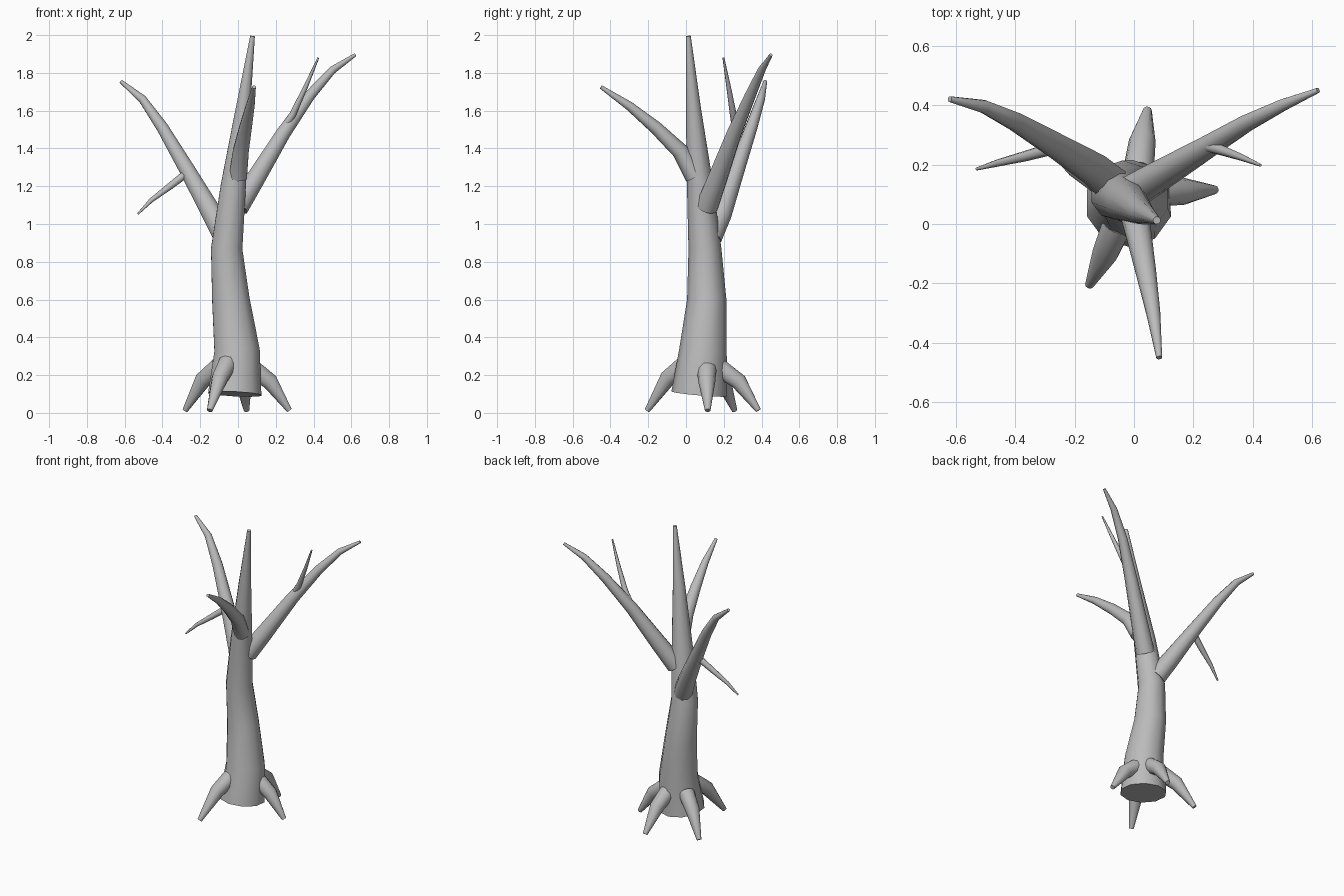
import bpy, bmesh, math
from mathutils import Vector

bark = bpy.data.materials.new("grey bark")
bark.diffuse_color = (0.5, 0.5, 0.5, 1)


def limb(name, path, sides=10):
    """Tapered closed tube; path holds (x, y, z, radius) stations."""
    pts = [Vector(p[:3]) for p in path]
    bm = bmesh.new()
    rings = []
    side = None
    for i, p in enumerate(pts):
        before = (p - pts[i - 1]).normalized() if i else Vector()
        after = (pts[i + 1] - p).normalized() if i < len(pts) - 1 else Vector()
        t = (before + after).normalized()
        # carry the side direction along the path so the tube does not twist
        if side is None:
            side = Vector((0, 1, 0)) if abs(t.y) < 0.7 else Vector((1, 0, 0))
        side = (side - t * side.dot(t)).normalized()
        other = t.cross(side)
        ring = []
        for k in range(sides):
            a = 2 * math.pi * k / sides
            ring.append(bm.verts.new(p + path[i][3] * (math.cos(a) * side + math.sin(a) * other)))
        rings.append(ring)
    for a, b in zip(rings, rings[1:]):
        for k in range(sides):
            n = (k + 1) % sides
            bm.faces.new((a[k], a[n], b[n], b[k]))
    bm.faces.new(rings[0][::-1])
    bm.faces.new(rings[-1])
    bmesh.ops.recalc_face_normals(bm, faces=bm.faces)
    mesh = bpy.data.meshes.new(name)
    bm.to_mesh(mesh)
    bm.free()
    mesh.materials.append(bark)
    ob = bpy.data.objects.new(name, mesh)
    bpy.context.collection.objects.link(ob)
    bpy.context.view_layer.objects.active = ob
    ob.select_set(True)
    bpy.ops.object.shade_smooth_by_angle(angle=math.radians(50))
    ob.select_set(False)


# Trunk, leaning left and then back to the right
limb("trunk", [
    (-0.017, 0.07, 0.10, 0.148), (-0.005, 0.09, 0.33, 0.126), (-0.038, 0.11, 0.60, 0.104),
    (-0.06, 0.10, 0.87, 0.087), (-0.025, 0.075, 1.20, 0.070), (0.025, 0.04, 1.60, 0.041),
    (0.077, 0.012, 1.995, 0.013)])

# Main branches
limb("left_branch", [
    (-0.07, 0.13, 0.93, 0.062), (-0.135, 0.185, 1.05, 0.057), (-0.265, 0.265, 1.28, 0.044),
    (-0.40, 0.345, 1.51, 0.033), (-0.505, 0.395, 1.66, 0.023), (-0.62, 0.42, 1.755, 0.010)])
limb("right_branch", [
    (0.0, 0.11, 1.09, 0.060), (0.09, 0.165, 1.235, 0.053), (0.24, 0.255, 1.48, 0.040),
    (0.38, 0.34, 1.68, 0.030), (0.50, 0.40, 1.815, 0.021), (0.62, 0.45, 1.895, 0.009)])
limb("front_branch", [
    (0.0, 0.045, 1.25, 0.050), (0.015, -0.03, 1.385, 0.044), (0.04, -0.16, 1.51, 0.035),
    (0.065, -0.30, 1.625, 0.024), (0.085, -0.45, 1.725, 0.010)])

# Twigs
limb("left_twig", [
    (-0.27, 0.255, 1.27, 0.021), (-0.36, 0.23, 1.20, 0.018),
    (-0.46, 0.205, 1.125, 0.012), (-0.53, 0.185, 1.053, 0.005)], 8)
limb("right_twig", [
    (0.25, 0.262, 1.52, 0.021), (0.29, 0.25, 1.58, 0.018),
    (0.36, 0.225, 1.73, 0.012), (0.425, 0.198, 1.88, 0.005)], 8)

# Roots: start, knee and tip
roots = {
    "front_root": ((-0.055, 0.0, 0.26), (-0.095, -0.095, 0.185), (-0.15, -0.205, 0.013)),
    "right_root": ((0.075, 0.11, 0.235), (0.17, 0.11, 0.165), (0.272, 0.115, 0.013)),
    "back_root": ((0.015, 0.18, 0.235), (0.028, 0.28, 0.165), (0.045, 0.383, 0.013)),
    "left_root": ((-0.10, 0.14, 0.245), (-0.185, 0.195, 0.175), (-0.28, 0.257, 0.013)),
}
for name, path in roots.items():
    limb(name, [(*p, r) for p, r in zip(path, (0.052, 0.045, 0.015))])
